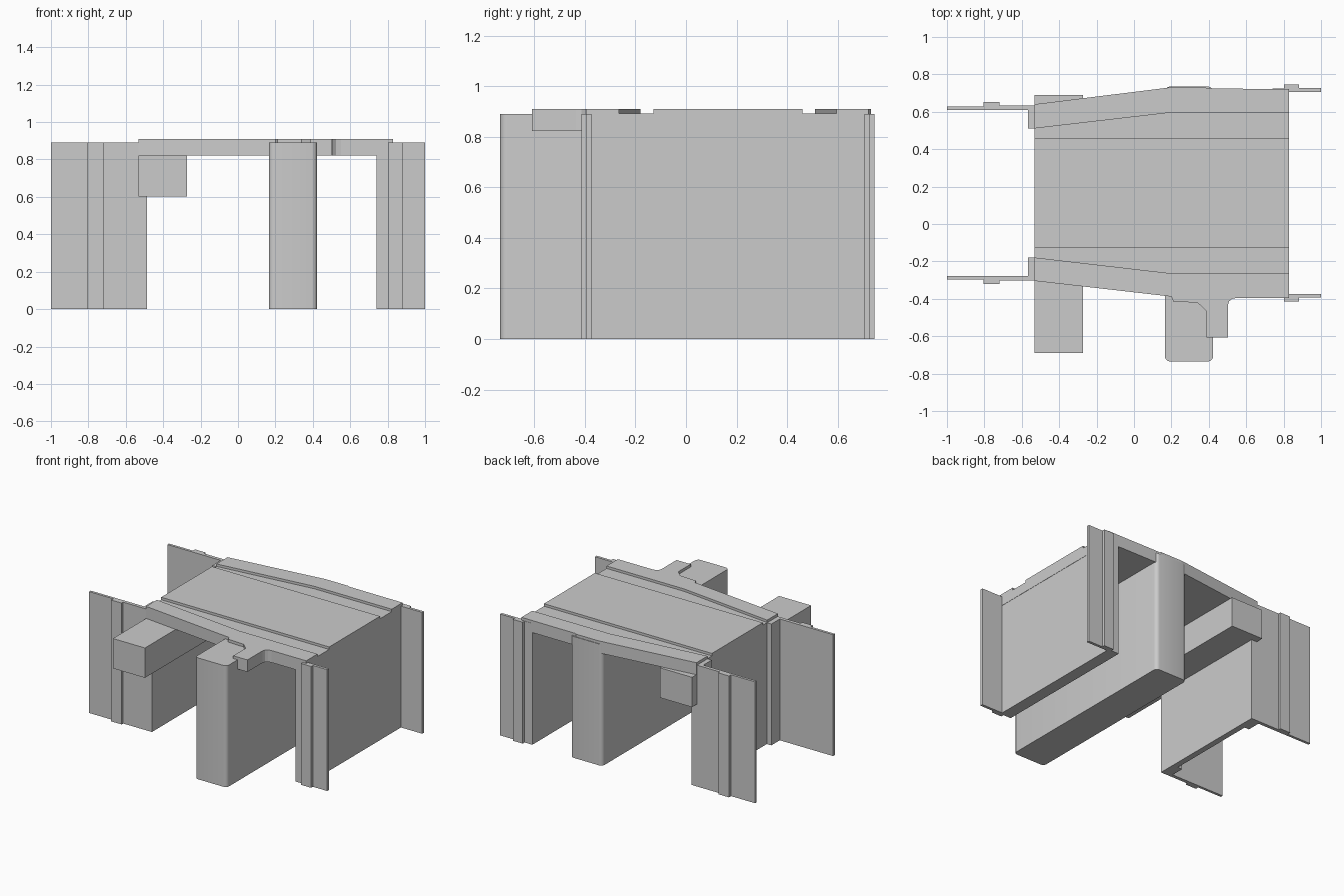
import bpy, bmesh

if "Cube" in bpy.data.objects:
    bpy.data.objects.remove(bpy.data.objects["Cube"])

MID = 0.166          # y of the deck's long axis
WALL_TOP, DECK_BOTTOM, GROOVE, DECK_TOP = 0.89, 0.822, 0.892, 0.91


def prism(name, pts, z0, z1, bevel=0.0):
    """Extrude a plan outline from z0 to z1, optionally rounding the upright edges."""
    bm = bmesh.new()
    face = bm.faces.new([bm.verts.new((x, y, z0)) for x, y in pts])
    ext = bmesh.ops.extrude_face_region(bm, geom=[face])
    for v in ext["geom"]:
        if isinstance(v, bmesh.types.BMVert):
            v.co.z = z1
    if bevel:
        upright = [e for e in bm.edges if abs(e.verts[0].co.z - e.verts[1].co.z) > 0.01]
        bmesh.ops.bevel(bm, geom=upright, offset=bevel, segments=4, profile=0.5, affect='EDGES')
    bmesh.ops.recalc_face_normals(bm, faces=bm.faces)
    mesh = bpy.data.meshes.new(name)
    bm.to_mesh(mesh)
    bm.free()
    obj = bpy.data.objects.new(name, mesh)
    bpy.context.collection.objects.link(obj)
    return obj


def rect(x0, x1, y0, y1):
    return [(x0, y0), (x1, y0), (x1, y1), (x0, y1)]


def both_ends(half):
    """Front half outline (distance from the axis) plus its mirror at the back."""
    return [(x, MID - d) for x, d in half] + [(x, MID + d) for x, d in reversed(half)]


# Side walls with end posts and wing panels
prism("left_wall", both_ends([
    (-0.53, 0.345), (-0.567, 0.345), (-0.567, 0.443), (-1.0, 0.443), (-1.0, 0.462),
    (-0.805, 0.462), (-0.805, 0.486), (-0.72, 0.486), (-0.72, 0.468), (-0.487, 0.468)]),
    0, WALL_TOP)
prism("right_wall", both_ends([
    (0.74, 0.558), (0.803, 0.558), (0.803, 0.58), (0.883, 0.58), (0.883, 0.56),
    (1.0, 0.56), (1.0, 0.54), (0.828, 0.54)]), 0, WALL_TOP)

# Central pier and cross beam
pier = prism("centre_pier", rect(0.165, 0.423, -0.735, 0.735), 0, WALL_TOP, bevel=0.028)
prism("side_beam", rect(-0.532, -0.272, -0.69, 0.69), 0.603, DECK_BOTTOM)

# Deck with projecting tab at the front
deck = prism("deck", [
    (-0.533, -0.304), (0.2, -0.388), (0.21, -0.414), (0.34, -0.421), (0.387, -0.465),
    (0.387, -0.608), (0.502, -0.608), (0.502, -0.435), (0.509, -0.413), (0.524, -0.4),
    (0.55, -0.395), (0.83, -0.395), (0.83, 0.722), (0.39, 0.724), (0.38, 0.731),
    (0.2, 0.731), (-0.533, 0.64)], DECK_BOTTOM, DECK_TOP)

# Shallow grooves between the raised centre slab and the edge kerbs
for side in (-1, 1):
    half = [(-0.56, 0.295), (0.86, 0.295), (0.86, 0.43), (0.2, 0.43), (-0.533, 0.345), (-0.56, 0.342)]
    cutter = prism("groove_cutter", [(x, MID + side * d) for x, d in half], GROOVE, 1.0)
    cutter.hide_render = True
    mod = deck.modifiers.new("groove", 'BOOLEAN')
    mod.object, mod.operation, mod.solver = cutter, 'DIFFERENCE', 'EXACT'
    bpy.context.view_layer.objects.active = deck
    bpy.ops.object.modifier_apply(modifier=mod.name)
    bpy.data.objects.remove(cutter)

# Smooth the rounded pier corners
bpy.ops.object.select_all(action='DESELECT')
pier.select_set(True)
bpy.context.view_layer.objects.active = pier
bpy.ops.object.shade_smooth_by_angle()
